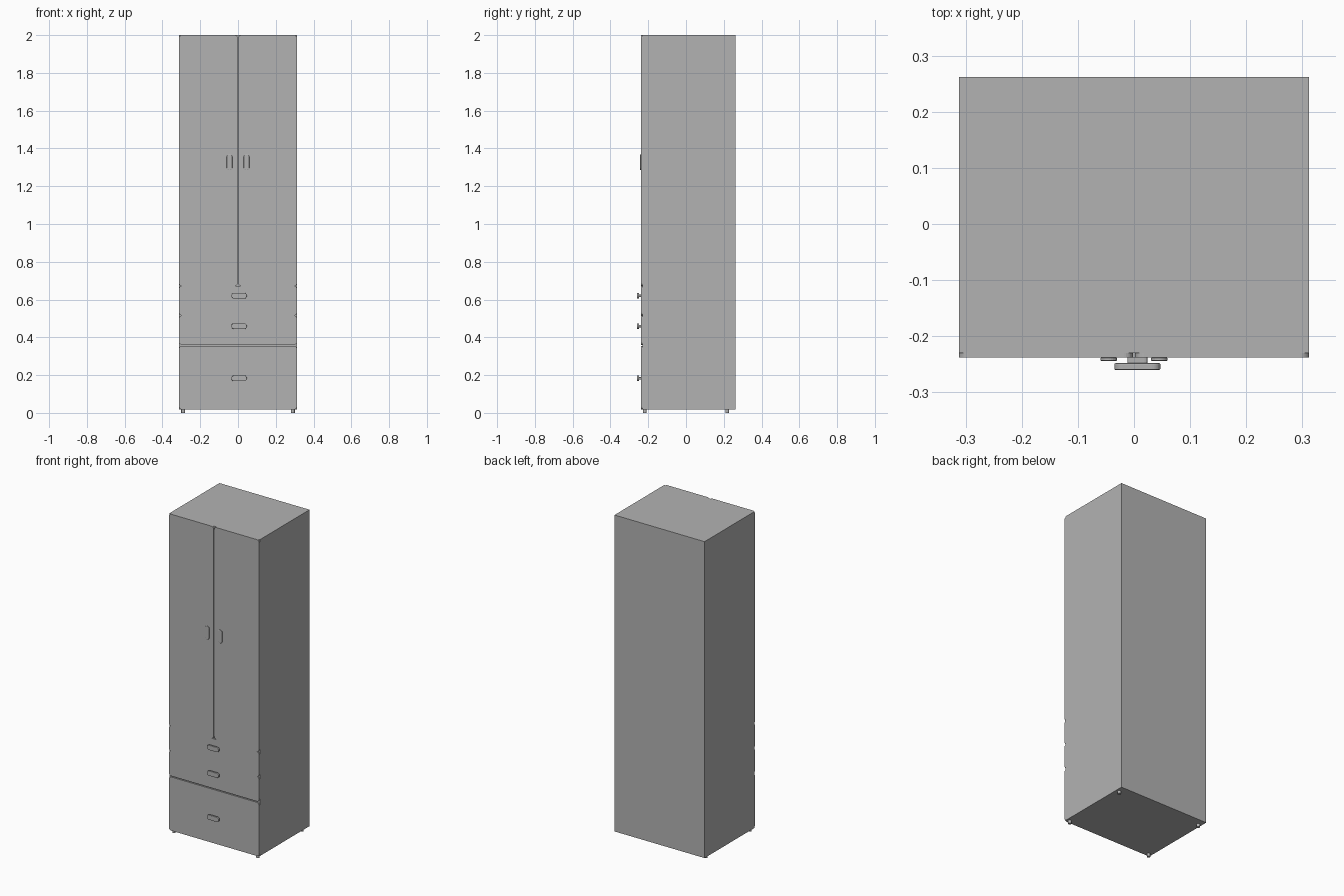
import bpy, bmesh
from math import cos, sin, pi

cube = bpy.data.objects.get("Cube")
if cube:
    bpy.data.objects.remove(cube, do_unlink=True)

grey = bpy.data.materials.new("plain grey")
grey.use_nodes = True
colour = (0.45, 0.45, 0.45, 1)
grey.diffuse_color = colour
grey.node_tree.nodes["Principled BSDF"].inputs["Base Color"].default_value = colour

FRONT, BACK, CARCASS = -0.238, 0.262, -0.23
HALF, BASE, TOP = 0.312, 0.018, 2.0


def finish(name, bm):
    bmesh.ops.recalc_face_normals(bm, faces=bm.faces)
    mesh = bpy.data.meshes.new(name)
    bm.to_mesh(mesh)
    bm.free()
    mesh.materials.append(grey)
    obj = bpy.data.objects.new(name, mesh)
    bpy.context.collection.objects.link(obj)
    return obj


def rounded_plate(name, x0, x1, z0, z1, y0, y1, r, steps=6, bevel=0):
    """Upright plate with rounded corners, from front y0 to back y1."""
    bm = bmesh.new()
    corners = [(x1 - r, z1 - r), (x0 + r, z1 - r), (x0 + r, z0 + r), (x1 - r, z0 + r)]
    verts = []
    for q, (cx, cz) in enumerate(corners):
        for i in range(steps + 1):
            a = (q + i / steps) * pi / 2
            verts.append(bm.verts.new((cx + r * cos(a), y0, cz + r * sin(a))))
    bmesh.ops.remove_doubles(bm, verts=verts, dist=1e-5)
    face = bm.faces.new(list(bm.verts))
    out = bmesh.ops.extrude_face_region(bm, geom=[face])
    moved = [g for g in out["geom"] if isinstance(g, bmesh.types.BMVert)]
    bmesh.ops.translate(bm, verts=moved, vec=(0, y1 - y0, 0))
    obj = finish(name, bm)
    if bevel:
        mod = obj.modifiers.new("soft edge", "BEVEL")
        mod.width, mod.segments = bevel, 2
        mod.limit_method = "ANGLE"
        mod.angle_limit = 1.0
    return obj


def box(name, x0, x1, y0, y1, z0, z1):
    bm = bmesh.new()
    bmesh.ops.create_cube(bm, size=1)
    for v in bm.verts:
        v.co = (x1 if v.co.x > 0 else x0, y1 if v.co.y > 0 else y0, z1 if v.co.z > 0 else z0)
    return finish(name, bm)


# Cabinet body
box("carcass", -HALF, HALF, CARCASS, BACK, BASE, TOP)

# Pair of doors with upright grips
for side, s in (("left", 1), ("right", -1)):
    xs = sorted((s * 0.002, s * HALF))
    rounded_plate(side + "_door", *xs, 0.672, TOP, FRONT, CARCASS, 0.016)
    xs = sorted((s * 0.03, s * 0.06))
    rounded_plate(side + "_door_handle", *xs, 1.285, 1.368, FRONT - 0.006, FRONT, 0.0145, bevel=0.002)

# Drawer fronts, each with a raised pull on a short post
drawers = [("top", 0.516, 0.672, 0.62), ("middle", 0.36, 0.516, 0.459), ("bottom", BASE, 0.354, 0.183)]
for name, z0, z1, zh in drawers:
    rounded_plate(name + "_drawer", -HALF, HALF, z0, z1, FRONT, CARCASS, 0.016)
    rounded_plate(name + "_drawer_handle", -0.035, 0.047, zh - 0.015, zh + 0.015,
                  FRONT - 0.022, FRONT - 0.01, 0.0145, bevel=0.002)
    rounded_plate(name + "_handle_post", -0.012, 0.024, zh - 0.006, zh + 0.006,
                  FRONT - 0.011, FRONT, 0.005, steps=3)

# Four small round feet
for fb, y in (("front", -0.218), ("back", 0.218)):
    for side, s in (("left", 1), ("right", -1)):
        bm = bmesh.new()
        bmesh.ops.create_cone(bm, cap_ends=True, segments=16, radius1=0.01, radius2=0.01, depth=BASE)
        bmesh.ops.translate(bm, verts=bm.verts, vec=(s * 0.291, y, BASE / 2))
        finish(fb + "_" + side + "_foot", bm)
